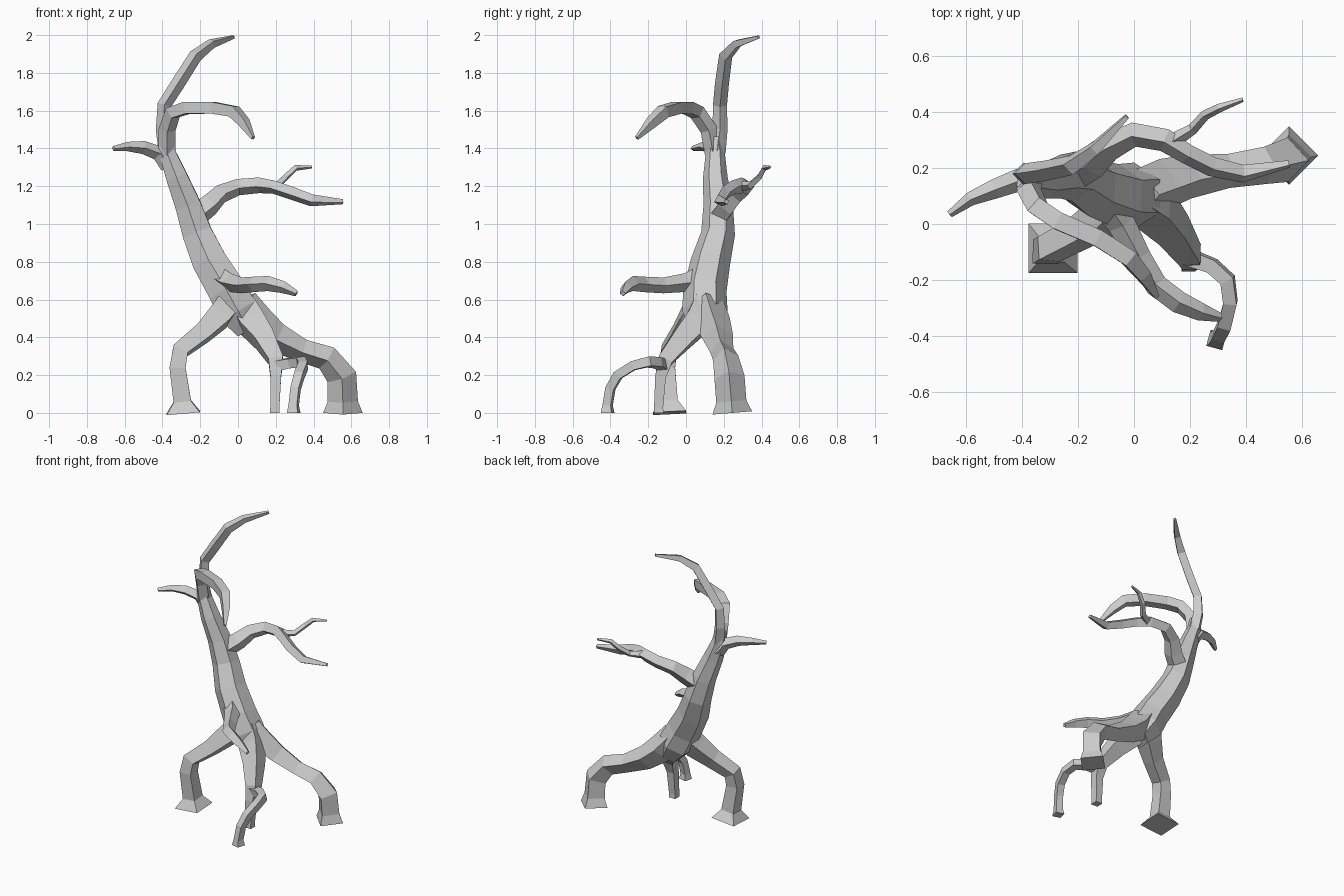
import bpy, bmesh, math
from mathutils import Vector, Quaternion


def limb(name, pts, sides=4, ref=(0, 0, 1), roll=0):
    """Sweep a faceted tube along (x, y, z, radius) points."""
    pos = [Vector(p[:3]) for p in pts]
    n = len(pos)
    seg = [(pos[i + 1] - pos[i]).normalized() for i in range(n - 1)]
    tans = [seg[0]] + [(seg[i - 1] + seg[i]).normalized() for i in range(1, n - 1)] + [seg[-1]]
    u = Vector(ref)
    u = (u - tans[0] * u.dot(tans[0])).normalized()
    u = Quaternion(tans[0], math.radians(roll)) @ u
    bm = bmesh.new()
    rings = []
    for i in range(n):
        if i:
            u = tans[i - 1].rotation_difference(tans[i]) @ u
        v = tans[i].cross(u)
        ring = []
        for k in range(sides):
            a = 2 * math.pi * k / sides
            ring.append(bm.verts.new(pos[i] + (u * math.cos(a) + v * math.sin(a)) * pts[i][3]))
        rings.append(ring)
    for a, b in zip(rings, rings[1:]):
        for k in range(sides):
            j = (k + 1) % sides
            bm.faces.new((a[k], a[j], b[j], b[k]))
    bm.faces.new(rings[0][::-1])
    bm.faces.new(rings[-1])
    bmesh.ops.recalc_face_normals(bm, faces=bm.faces)
    me = bpy.data.meshes.new(name)
    bm.to_mesh(me)
    bm.free()
    ob = bpy.data.objects.new(name, me)
    bpy.context.collection.objects.link(ob)
    return ob


# Leaning trunk
limb("trunk", [
    (0.06, 0.10, 0.44, 0.08), (0.00, 0.10, 0.54, 0.12), (-0.06, 0.10, 0.65, 0.115),
    (-0.15, 0.13, 0.80, 0.105), (-0.215, 0.17, 0.95, 0.09), (-0.265, 0.17, 1.10, 0.078),
    (-0.325, 0.155, 1.25, 0.065), (-0.375, 0.155, 1.38, 0.05), (-0.385, 0.155, 1.46, 0.04)],
    sides=6, ref=(0, 1, 0))

# Roots, listed from the ground up, with flared feet
X = (1, 0, 0)
limb("right_root", [
    (0.555, 0.245, 0, 0.105), (0.555, 0.24, 0.06, 0.08), (0.55, 0.23, 0.19, 0.08),
    (0.47, 0.21, 0.29, 0.068), (0.34, 0.19, 0.33, 0.062), (0.20, 0.17, 0.40, 0.08),
    (0.10, 0.14, 0.48, 0.095), (0.02, 0.11, 0.58, 0.09)], ref=X)
limb("left_root", [
    (-0.29, -0.087, 0, 0.125), (-0.295, -0.09, 0.06, 0.066), (-0.32, -0.10, 0.24, 0.06),
    (-0.305, -0.09, 0.33, 0.06), (-0.19, -0.03, 0.42, 0.066), (-0.10, 0.03, 0.51, 0.085),
    (-0.03, 0.09, 0.60, 0.09)], ref=X, roll=45)
limb("middle_root", [
    (0.195, -0.145, 0, 0.036), (0.195, -0.145, 0.03, 0.034), (0.20, -0.135, 0.19, 0.04),
    (0.20, -0.11, 0.28, 0.055), (0.14, -0.02, 0.39, 0.075), (0.07, 0.06, 0.48, 0.095),
    (0.01, 0.10, 0.58, 0.09)], ref=X, roll=45)
limb("side_root", [
    (0.295, -0.415, 0, 0.042), (0.295, -0.415, 0.04, 0.032), (0.305, -0.40, 0.13, 0.032),
    (0.325, -0.36, 0.20, 0.034), (0.345, -0.28, 0.25, 0.034), (0.335, -0.20, 0.27, 0.036),
    (0.28, -0.15, 0.265, 0.036), (0.20, -0.12, 0.25, 0.04)], ref=X, roll=30)

# Branches, listed from the trunk outwards
limb("crown_branch", [
    (-0.375, 0.165, 1.38, 0.045), (-0.395, 0.18, 1.50, 0.04), (-0.39, 0.18, 1.63, 0.037),
    (-0.32, 0.19, 1.74, 0.037), (-0.225, 0.21, 1.89, 0.036), (-0.14, 0.27, 1.955, 0.027),
    (-0.025, 0.385, 1.99, 0.011)], ref=X)
limb("curled_branch", [
    (-0.375, 0.145, 1.37, 0.045), (-0.375, 0.12, 1.50, 0.045), (-0.345, 0.06, 1.59, 0.045),
    (-0.27, 0.01, 1.615, 0.045), (-0.13, -0.05, 1.615, 0.043), (-0.02, -0.12, 1.595, 0.042),
    (0.03, -0.18, 1.54, 0.034), (0.08, -0.26, 1.455, 0.012)], ref=(0, 1, 0))
limb("left_branch", [
    (-0.37, 0.165, 1.31, 0.045), (-0.42, 0.155, 1.375, 0.04), (-0.50, 0.125, 1.405, 0.035),
    (-0.585, 0.09, 1.41, 0.025), (-0.66, 0.035, 1.40, 0.013)])
limb("right_branch", [
    (-0.24, 0.17, 1.03, 0.065), (-0.15, 0.22, 1.10, 0.06), (-0.09, 0.275, 1.16, 0.05),
    (0.0, 0.32, 1.195, 0.044), (0.11, 0.30, 1.205, 0.042), (0.19, 0.25, 1.195, 0.036),
    (0.28, 0.205, 1.165, 0.036), (0.39, 0.18, 1.125, 0.033), (0.555, 0.215, 1.118, 0.014)])
limb("right_twig", [
    (0.12, 0.285, 1.20, 0.03), (0.21, 0.34, 1.205, 0.02), (0.255, 0.39, 1.25, 0.018),
    (0.305, 0.415, 1.297, 0.016), (0.39, 0.445, 1.302, 0.008)])
limb("low_branch", [
    (-0.10, 0.08, 0.72, 0.06), (-0.045, 0.0, 0.69, 0.05), (0.02, -0.12, 0.675, 0.042),
    (0.08, -0.22, 0.68, 0.041), (0.16, -0.28, 0.685, 0.04), (0.24, -0.315, 0.665, 0.032),
    (0.31, -0.335, 0.632, 0.016)])
